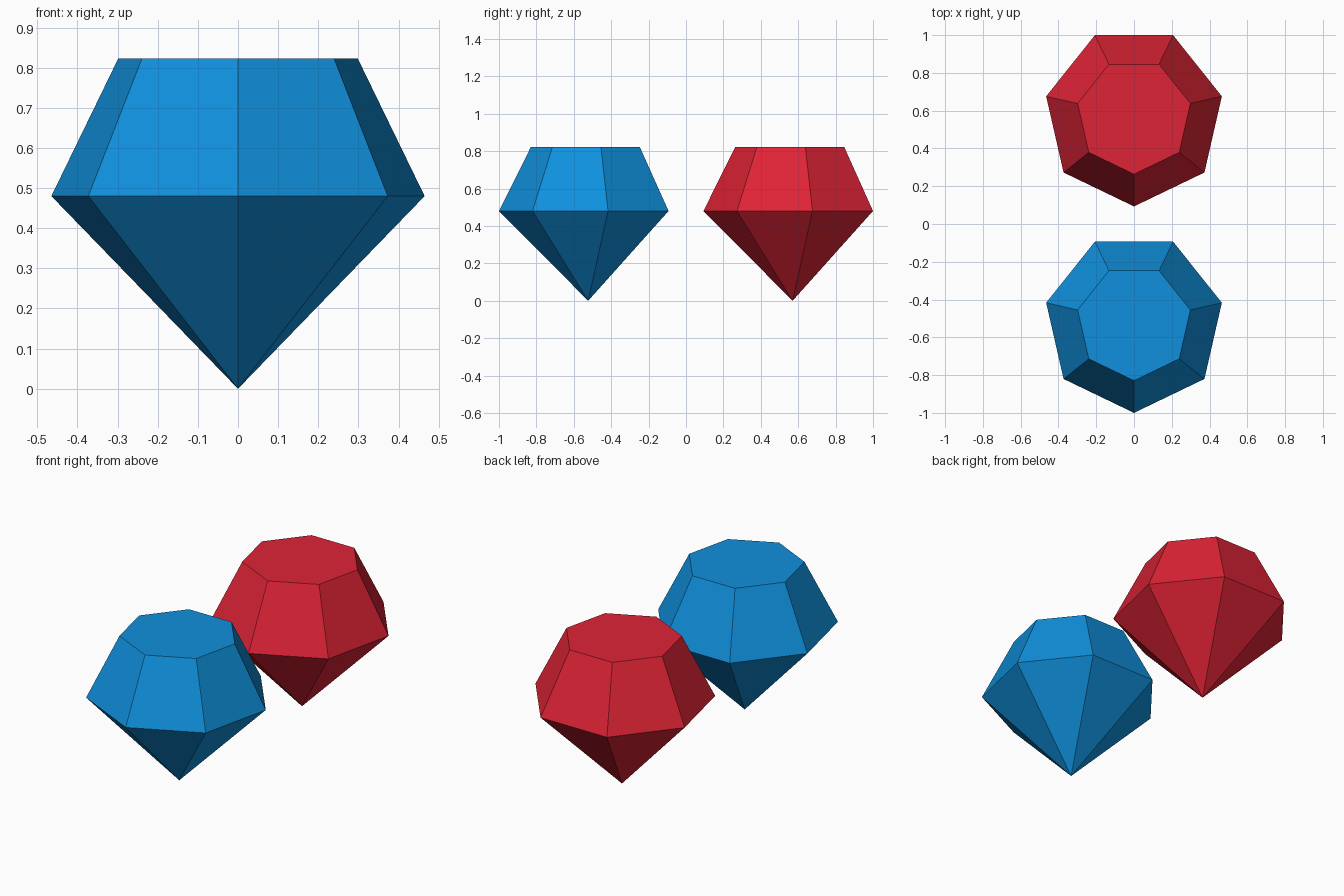
import bpy, bmesh
from math import sin, cos, tau

if "Cube" in bpy.data.objects:
    bpy.data.objects.remove(bpy.data.objects["Cube"])

SIDES = 7
RADIUS, TABLE_RADIUS = 0.477, 0.306
GIRDLE_Z, TOP_Z = 0.48, 0.823


def ring(bm, radius, z):
    # heptagon with one corner pointing to the front (-y)
    return [bm.verts.new((radius * sin(tau * i / SIDES),
                          -radius * cos(tau * i / SIDES), z))
            for i in range(SIDES)]


def gem(name, y, color):
    bm = bmesh.new()
    tip = bm.verts.new((0, 0, 0))
    girdle = ring(bm, RADIUS, GIRDLE_Z)
    table = ring(bm, TABLE_RADIUS, TOP_Z)
    # lower facets, upper facets and flat top
    for i in range(SIDES):
        j = (i + 1) % SIDES
        bm.faces.new((tip, girdle[j], girdle[i]))
        bm.faces.new((girdle[i], girdle[j], table[j], table[i]))
    bm.faces.new(table)
    bmesh.ops.recalc_face_normals(bm, faces=bm.faces)
    mesh = bpy.data.meshes.new(name)
    bm.to_mesh(mesh)
    bm.free()
    mat = bpy.data.materials.new(name + "_material")
    mat.diffuse_color = color
    mat.use_nodes = True
    mat.node_tree.nodes["Principled BSDF"].inputs["Base Color"].default_value = mat.diffuse_color
    mesh.materials.append(mat)
    obj = bpy.data.objects.new(name, mesh)
    obj.location.y = y
    bpy.context.collection.objects.link(obj)


gem("blue_gem", -0.523, (0.005, 0.28, 0.72, 1))
gem("red_gem", 0.57, (0.73, 0.017, 0.036, 1))
